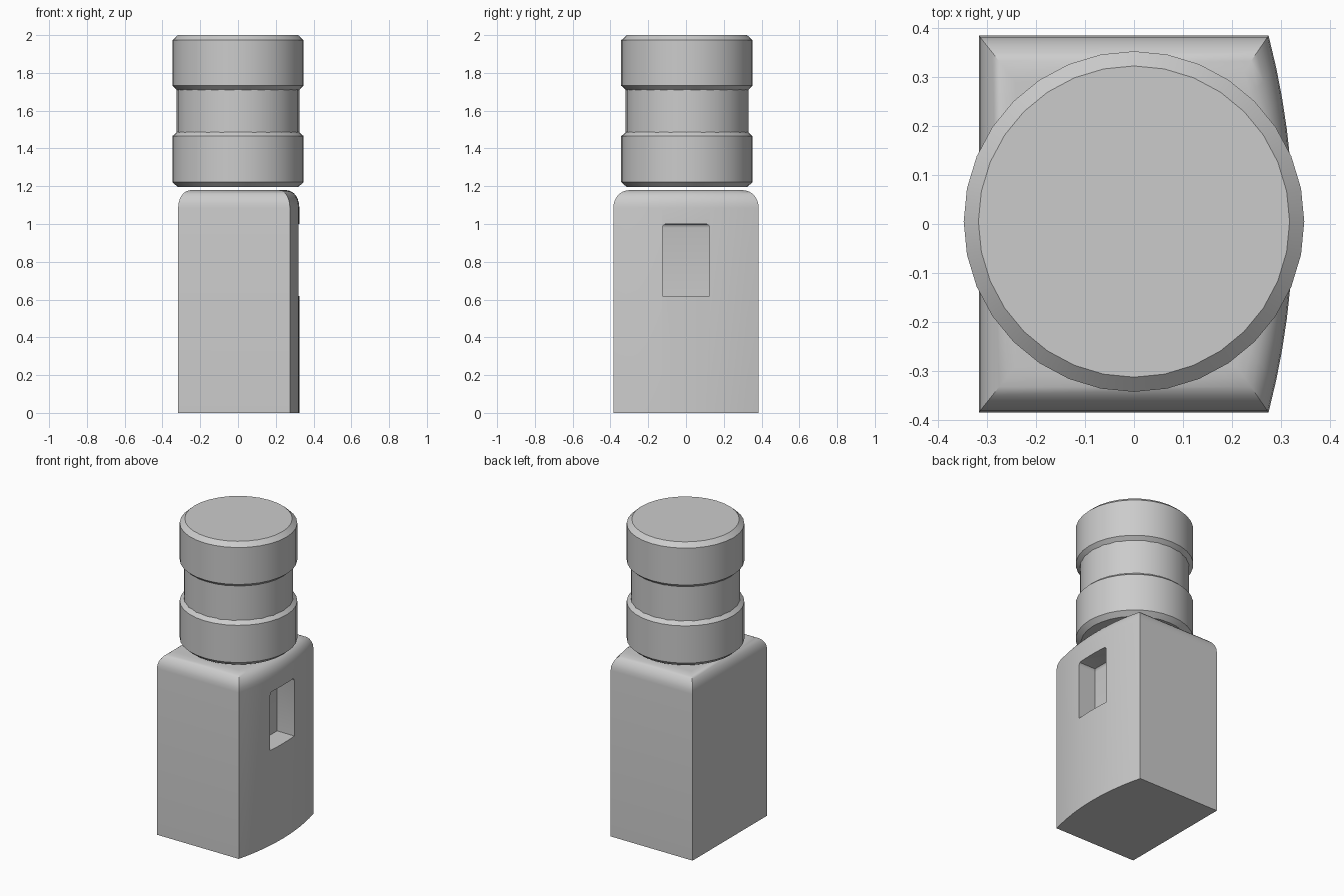
import bpy, bmesh
from math import radians, cos, sin, pi

if "Cube" in bpy.data.objects:
    bpy.data.objects.remove(bpy.data.objects["Cube"])


def skin_rings(name, rings):
    """Closed solid through a stack of rings with equal point counts."""
    bm = bmesh.new()
    loops = [[bm.verts.new(p) for p in ring] for ring in rings]
    n = len(loops[0])
    for a, b in zip(loops, loops[1:]):
        for i in range(n):
            j = (i + 1) % n
            bm.faces.new((a[i], a[j], b[j], b[i]))
    bm.faces.new(loops[0][::-1])
    bm.faces.new(loops[-1])
    bmesh.ops.recalc_face_normals(bm, faces=bm.faces)
    mesh = bpy.data.meshes.new(name)
    bm.to_mesh(mesh)
    bm.free()
    obj = bpy.data.objects.new(name, mesh)
    bpy.context.collection.objects.link(obj)
    return obj


def activate(obj):
    bpy.ops.object.select_all(action='DESELECT')
    obj.select_set(True)
    bpy.context.view_layer.objects.active = obj


def smooth(obj, angle=28):
    activate(obj)
    bpy.ops.object.shade_smooth_by_angle(angle=radians(angle))


def turned(name, profile, sides):
    """Round part from a (radius, z) profile."""
    rings = [[(r * cos(2 * pi * i / sides), 0.005 + r * sin(2 * pi * i / sides), z)
              for i in range(sides)] for r, z in profile]
    obj = skin_rings(name, rings)
    smooth(obj)
    return obj


# Body: box with one bowed side and a rounded top rim
HALF, LEFT, BOW = 0.385, -0.317, 0.05
STEPS = 12
outline = [(LEFT, -HALF)]
for i in range(STEPS + 1):
    t = 2 * i / STEPS - 1
    outline.append((0.275 + BOW * (1 - t * t), t * HALF))
outline.append((LEFT, HALF))


def body_ring(z, inset):
    sy = (HALF - inset) / HALF
    sx = (0.3 - 0.75 * inset) / 0.3
    return [(x * sx, y * sy, z) for x, y in outline]


rim = [(0, 0), (1.085, 0), (1.11, 0.003), (1.13, 0.010), (1.148, 0.021),
       (1.162, 0.035), (1.172, 0.052), (1.178, 0.072), (1.18, 0.095)]
body = skin_rings("body", [body_ring(z, d) for z, d in rim])

# Window recess in the bowed side, with eased top edges
D = 0.02
window = [(0.62, 0), (0.98, 0), (0.990, 0.003), (0.997, 0.009), (1.0, D)]
cutter = skin_rings("window_cutter", [
    [(0.195 + d, -0.125 + d, z), (0.5, -0.125 + d, z),
     (0.5, 0.125 - d, z), (0.195 + d, 0.125 - d, z)] for z, d in window])
cutter.hide_render = True
mod = body.modifiers.new("window", 'BOOLEAN')
mod.operation = 'DIFFERENCE'
mod.solver = 'EXACT'
mod.object = cutter
activate(body)
bpy.ops.object.modifier_apply(modifier=mod.name)
bpy.data.objects.remove(cutter)
smooth(body)

# Cap: two chamfered collars joined by a narrower waist
R, C, Z = 0.348, 0.03, 0.027
for name, lo, hi in (("lower_collar", 1.195, 1.492), ("upper_collar", 1.705, 2.0)):
    turned(name, [(R - C, lo), (R, lo + Z), (R, hi - Z), (R - C, hi)], 32)
turned("waist", [(0.325, 1.45), (0.325, 1.75)], 24)
